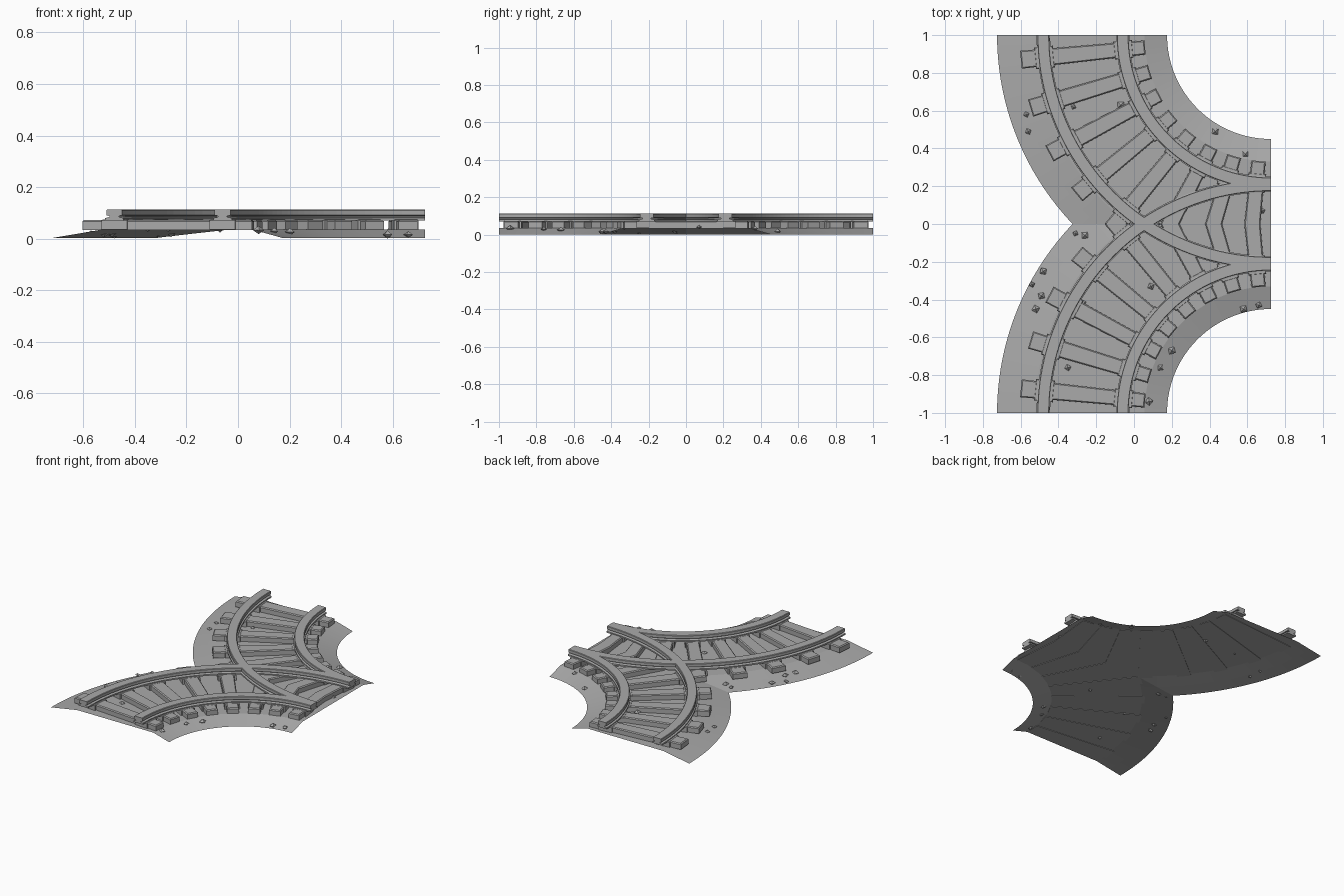
import bpy, bmesh, math, random
from mathutils import Vector, Matrix

random.seed(4)
if "Cube" in bpy.data.objects:
    bpy.data.objects.remove(bpy.data.objects["Cube"])

CX, CY = 0.725, 1.0          # centre of the quarter-turn arcs
QUARTER = math.pi / 2
TIES = 8

stone = bpy.data.materials.new("stone grey")
stone.use_nodes = True
GREY = (0.4, 0.4, 0.4, 1)
stone.diffuse_color = GREY
stone.node_tree.nodes["Principled BSDF"].inputs["Base Color"].default_value = GREY


def polar(r, angle, z):
    """Point on the turn: angle runs from the far end to the right-hand end."""
    return Vector((CX - r * math.cos(angle), CY - r * math.sin(angle), z))


def finish(name, bm, mirror=True, cut=False):
    """Optionally trim at the centre line, then mirror to the other branch."""
    if cut:
        bmesh.ops.bisect_plane(bm, geom=bm.verts[:] + bm.edges[:] + bm.faces[:],
                               plane_co=(0, 0, 0), plane_no=(0, 1, 0), clear_inner=True)
    mesh = bpy.data.meshes.new(name)
    bm.to_mesh(mesh)
    bm.free()
    mesh.materials.append(stone)
    obj = bpy.data.objects.new(name, mesh)
    bpy.context.collection.objects.link(obj)
    if mirror:
        mod = obj.modifiers.new("other_branch", "MIRROR")
        mod.use_axis = (False, True, False)
        mod.use_clip = False
        mod.use_mirror_merge = cut
    return obj


def sweep(name, profile, steps, closed, cut=False):
    """Sweep a (radius, height) profile round the quarter turn."""
    bm = bmesh.new()
    rings = [[bm.verts.new(polar(r, QUARTER * i / steps, z)) for r, z in profile]
             for i in range(steps + 1)]
    n = len(profile)
    for a, b in zip(rings, rings[1:]):
        for j in range(n if closed else n - 1):
            k = (j + 1) % n
            bm.faces.new((a[j], a[k], b[k], b[j]))
    if closed:
        bm.faces.new(rings[0])
        bm.faces.new(rings[-1])
        bmesh.ops.recalc_face_normals(bm, faces=bm.faces[:])
    return finish(name, bm, cut=cut)


def block(bm, angle, r0, r1, w0, w1, z0, z1, chamfer):
    """Radial block, tapering in width from r0 to r1, with chamfered top."""
    along = polar(1, angle, 0) - polar(0, angle, 0)
    side = Vector((-along.y, along.x, 0))
    layers = []
    for z, c in ((z0, 0), (z1 - chamfer, 0), (z1, chamfer)):
        layer = []
        for r, w, s in ((r0 + c, w0, -1), (r1 - c, w1, -1), (r1 - c, w1, 1), (r0 + c, w0, 1)):
            layer.append(bm.verts.new(polar(r, angle, z) + side * s * (w / 2 - c)))
        layers.append(layer)
    faces = [bm.faces.new(layers[0]), bm.faces.new(layers[-1])]
    for a, b in zip(layers, layers[1:]):
        for j in range(4):
            k = (j + 1) % 4
            faces.append(bm.faces.new((a[j], a[k], b[k], b[j])))
    bmesh.ops.recalc_face_normals(bm, faces=faces)


# Thin ballast bed with sloping shoulders
BED = ((1.45, 0.002), (1.36, 0.017), (1.25, 0.036), (0.67, 0.036), (0.55, 0.002))
sweep("ballast_bed", BED, 40, False, cut=True)

# Rails: wide foot, narrow web, wide head
for name, radius in (("outer_rail", 1.205), ("inner_rail", 0.785)):
    half = ((0.036, 0.07), (0.036, 0.08), (0.018, 0.084), (0.018, 0.088),
            (0.031, 0.091), (0.031, 0.11), (0.028, 0.113))
    profile = [(radius + w, z) for w, z in half]
    profile += [(radius - w, z) for w, z in reversed(half)]
    sweep(name, profile, 40, True)

# Ties and the chairs that carry the rails
ties, chairs = bmesh.new(), bmesh.new()
for i in range(TIES):
    angle = QUARTER * (i + 0.5) / TIES
    block(ties, angle, 0.67, 1.33, 0.075, 0.095, 0.033, 0.073, 0.006)
    for radius, width in ((0.785, 0.095), (1.205, 0.115)):
        block(chairs, angle, radius - 0.05, radius + 0.05, width, width, 0.036, 0.074, 0.004)
finish("ties", ties, cut=True)
finish("rail_chairs", chairs, cut=True)


def bed_height(x, y):
    r = math.hypot(x - CX, abs(y) - CY)
    for (ra, za), (rb, zb) in zip(BED, BED[1:]):
        if rb <= r <= ra:
            return za + (zb - za) * (ra - r) / (ra - rb)
    return 0.01


# Loose pebbles scattered over the bed
PEBBLES = ((-.57, .58), (-.56, .49), (-.32, .62), (-.07, .63), (.43, .49), (.59, .37),
           (.68, .07), (-.31, -.05), (-.26, -.06), (-.48, -.25), (-.54, -.32), (-.49, -.38),
           (-.52, -.45), (.09, -.33), (-.27, -.42), (-.35, -.76), (.2, -.67), (.14, -.76),
           (.08, -.94), (.58, -.45), (.66, -.43))
bm = bmesh.new()
for x, y in PEBBLES:
    size = random.uniform(0.014, 0.024)
    place = (Matrix.Translation((x, y, max(bed_height(x, y), 0.012) + 0.004))
             @ Matrix.Rotation(random.uniform(0, 3), 4, "Z")
             @ Matrix.Diagonal((size, size, size * 0.7, 1)))
    bmesh.ops.create_uvsphere(bm, u_segments=4, v_segments=2, radius=1, matrix=place)
low = min(v.co.z for v in bm.verts)
for v in bm.verts:
    v.co.z = max(v.co.z, 0)
finish("pebbles", bm, mirror=False)
